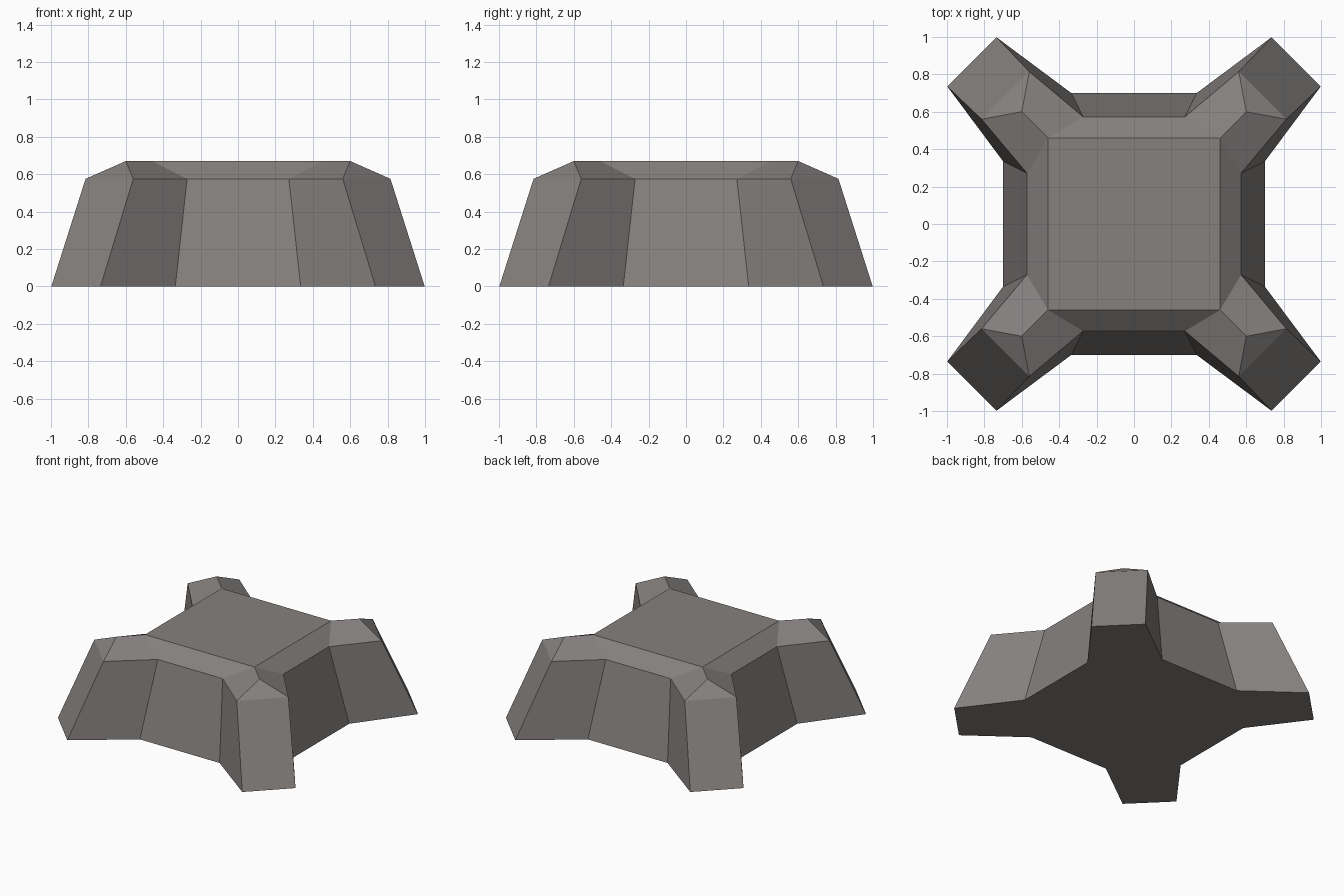
import bpy
import bmesh
from math import pi
from mathutils import Matrix, Vector

cube = bpy.data.objects.get("Cube")
if cube:
    bpy.data.objects.remove(cube, do_unlink=True)

# Warm grey stone
stone = bpy.data.materials.new("warm_grey_stone")
stone.use_nodes = True
colour = (0.235, 0.218, 0.211, 1.0)
stone.diffuse_color = colour
bsdf = next(n for n in stone.node_tree.nodes if n.type == 'BSDF_PRINCIPLED')
bsdf.inputs["Base Color"].default_value = colour
bsdf.inputs["Roughness"].default_value = 0.9

SHOULDER, TOP = 0.575, 0.67
bm = bmesh.new()


def ring(corner, z):
    """Repeat one corner's points round the four corners, counterclockwise."""
    verts = []
    for k in range(4):
        turn = Matrix.Rotation(k * pi / 2, 3, 'Z')
        verts += [bm.verts.new(turn @ Vector((x, y, z))) for x, y in corner]
    return verts


def arm(wall, elbow, end):
    """Half outline of a diagonal arm, mirrored across the diagonal."""
    return [(wall, elbow), end, end[::-1], (elbow, wall)]


foot = ring(arm(0.70, 0.335, (0.998, 0.735)), 0)
shoulder = ring(arm(0.573, 0.272, (0.815, 0.56)), SHOULDER)
plate = ring([(0.46, 0.46)], TOP)
tips = ring([(0.60, 0.60)], TOP)

# Underside, sloping outer walls and flat top
bm.faces.new(foot[::-1])
count = len(foot)
for i in range(count):
    j = (i + 1) % count
    bm.faces.new((foot[i], foot[j], shoulder[j], shoulder[i]))
bm.faces.new(plate)

# Bevelled caps over the arms and the rim between them
for k in range(4):
    a, b, c, d = shoulder[4 * k:4 * k + 4]
    following = (k + 1) % 4
    bm.faces.new((a, b, tips[k], plate[k]))
    bm.faces.new((b, c, tips[k]))
    bm.faces.new((c, d, plate[k], tips[k]))
    bm.faces.new((d, shoulder[4 * following], plate[following], plate[k]))

bmesh.ops.recalc_face_normals(bm, faces=bm.faces)
mesh = bpy.data.meshes.new("four_armed_base")
bm.to_mesh(mesh)
bm.free()
mesh.materials.append(stone)
base = bpy.data.objects.new("four_armed_base", mesh)
bpy.context.collection.objects.link(base)
